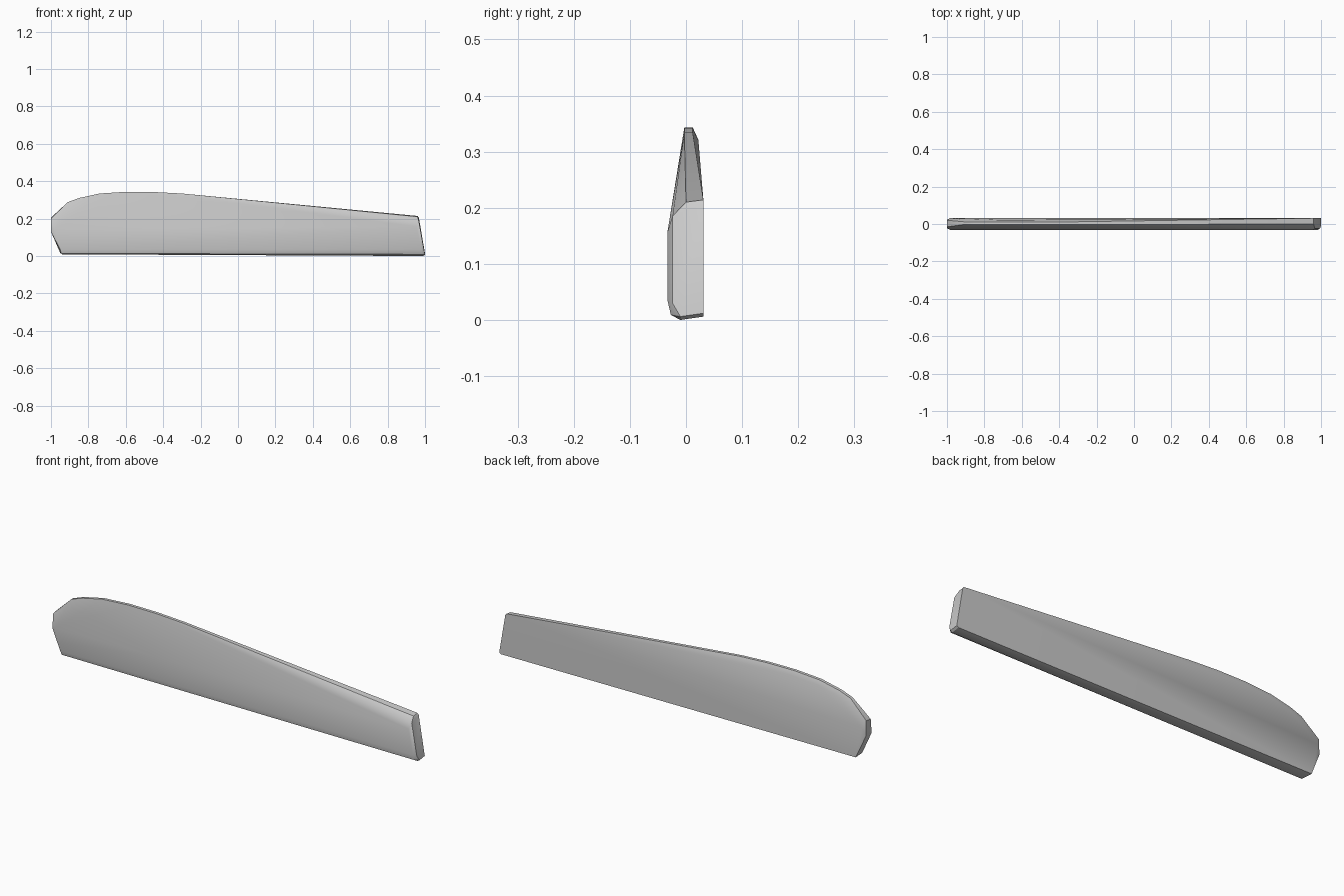
import bpy
import bmesh
from math import radians

starter_cube = bpy.data.objects.get("Cube")
if starter_cube:
    bpy.data.objects.remove(starter_cube, do_unlink=True)

# Single stone-grey material
stone = bpy.data.materials.new("stone grey")
stone.use_nodes = True
stone_color = (0.6, 0.6, 0.6, 1.0)
stone.diffuse_color = stone_color
stone.node_tree.nodes["Principled BSDF"].inputs["Base Color"].default_value = stone_color

mesh = bpy.data.meshes.new("slab")
slab = bpy.data.objects.new("slab", mesh)
bpy.context.collection.objects.link(slab)
mesh.materials.append(stone)
bm = bmesh.new()


def add_points(*points):
    for point in points:
        bm.verts.new(point)


# Humped ridge: narrow flat crest with a lower shoulder on the back
ridge_profile = [(-0.91, 0.288), (-0.85, 0.31), (-0.74, 0.334),
                 (-0.6, 0.343), (-0.45, 0.342), (-0.3, 0.334)]
for x, z in ridge_profile:
    add_points((x, -0.003, z), (x, 0.012, z), (x * 0.99, 0.022, z - 0.022))

# Blunt left end, chamfered at its front
add_points((-1, -0.015, 0.2), (-1, 0.02, 0.205), (-0.985, 0.031, 0.17),
           (-1, -0.022, 0.13), (-1, 0.022, 0.13), (-0.99, -0.028, 0.15))

# Sloping right end
add_points((0.96, 0.0, 0.21), (0.96, 0.031, 0.214),
           (0.967, -0.024, 0.185), (0.995, -0.024, 0.03),
           (0.967, 0.031, 0.205), (1, 0.031, 0.012), (1, -0.01, 0.006))

# Front belt, between the sloping upper face and the lower chamfer
add_points((-0.98, -0.033, 0.14), (0.955, -0.033, 0.157),
           (-0.95, -0.033, 0.035), (0.98, -0.033, 0.035))

# Underside: shallow keel and lower edges
add_points((-0.945, -0.027, 0.014), (0.985, -0.027, 0.009),
           (-0.94, -0.01, 0.009), (0.99, -0.01, 0.0),
           (-0.95, 0.031, 0.015), (0.99, 0.031, 0.006))

# Skin the points as one convex block
hull = bmesh.ops.convex_hull(bm, input=bm.verts)
loose = [v for v in bm.verts if not v.link_faces]
bmesh.ops.delete(bm, geom=loose, context="VERTS")
bmesh.ops.dissolve_limit(bm, angle_limit=radians(0.3), verts=bm.verts, edges=bm.edges)
bmesh.ops.recalc_face_normals(bm, faces=bm.faces)
bm.to_mesh(mesh)
bm.free()

# Soften the shallow facets, keep the edges crisp
bpy.context.view_layer.objects.active = slab
slab.select_set(True)
bpy.ops.object.shade_smooth_by_angle(angle=radians(30))
